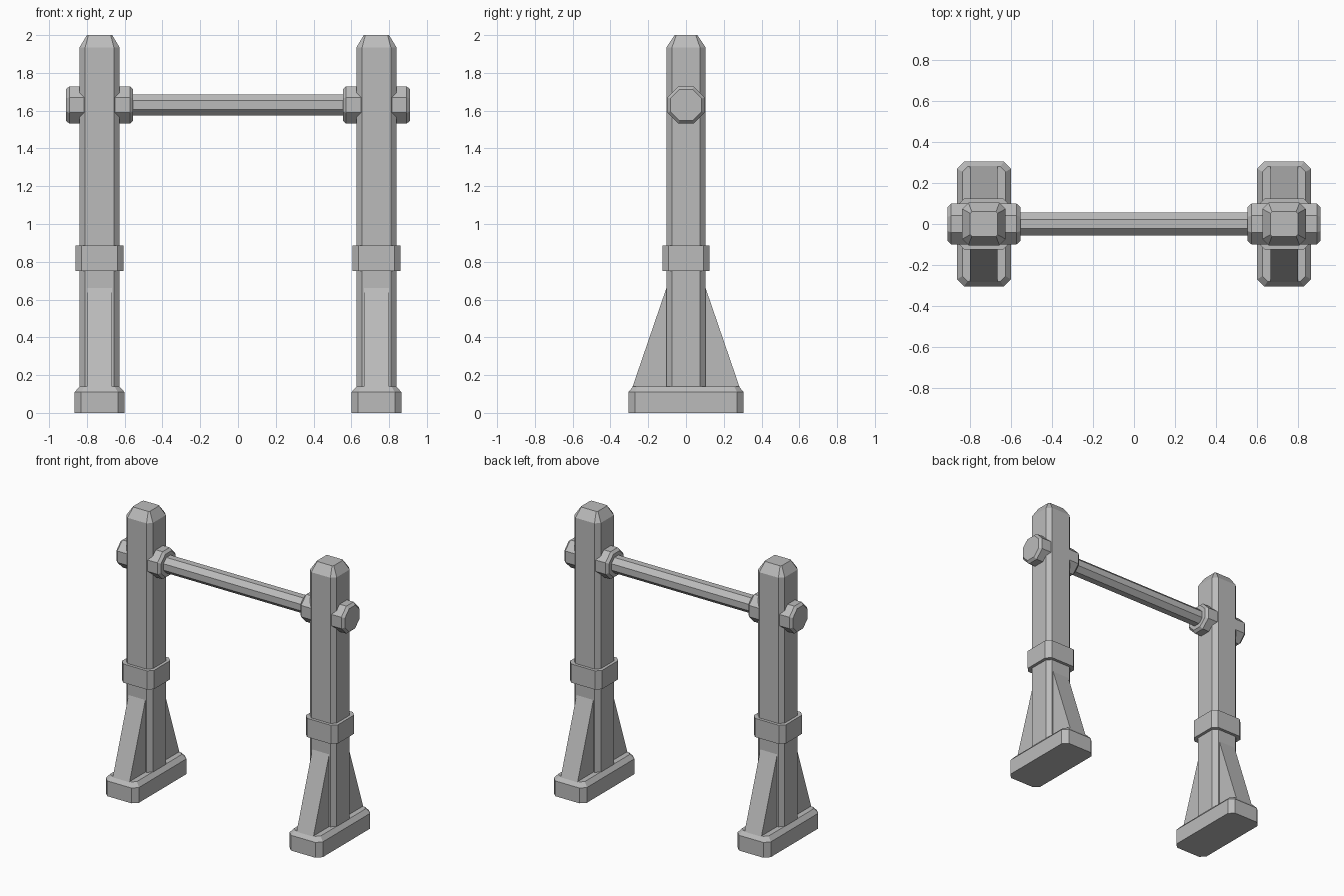
import bpy
import bmesh
import math

cube = bpy.data.objects.get("Cube")
if cube:
    bpy.data.objects.remove(cube, do_unlink=True)

GREY = (0.5, 0.5, 0.5, 1)
mat = bpy.data.materials.new("plain_grey")
mat.use_nodes = True
mat.diffuse_color = GREY
mat.node_tree.nodes["Principled BSDF"].inputs["Base Color"].default_value = GREY

POST_X = 0.733
BAR_Z = 1.63


def chamfered_rect(hx, hy, c):
    """Outline of a rectangle with cut corners."""
    return [(hx - c, -hy), (hx, -hy + c), (hx, hy - c), (hx - c, hy),
            (c - hx, hy), (-hx, hy - c), (-hx, c - hy), (c - hx, -hy)]


def octagon(apothem):
    return chamfered_rect(apothem, apothem, apothem * (2 - math.sqrt(2)))


def loft(name, sections, place):
    """Bridge outlines at successive heights into a closed solid."""
    bm = bmesh.new()
    rings = [[bm.verts.new(place(u, v, h)) for u, v in outline] for h, outline in sections]
    n = len(rings[0])
    for low, high in zip(rings, rings[1:]):
        for i in range(n):
            j = (i + 1) % n
            bm.faces.new((low[i], low[j], high[j], high[i]))
    bm.faces.new(rings[0][::-1])
    bm.faces.new(rings[-1])
    bmesh.ops.recalc_face_normals(bm, faces=bm.faces)
    mesh = bpy.data.meshes.new(name)
    bm.to_mesh(mesh)
    bm.free()
    mesh.materials.append(mat)
    obj = bpy.data.objects.new(name, mesh)
    bpy.context.collection.objects.link(obj)
    return obj


for side, name in ((-1, "right"), (1, "left")):
    x = side * POST_X

    def upright(u, v, h):
        return (x + u, v, h)

    def sideways(u, v, h):
        return (x + h, u, BAR_Z + v)

    # Foot with a bevelled upper rim
    loft(name + "_foot", [(0, chamfered_rect(0.132, 0.305, 0.035)),
                          (0.11, chamfered_rect(0.132, 0.305, 0.035)),
                          (0.14, chamfered_rect(0.105, 0.28, 0.025))], upright)

    # Post with a tapered tip
    loft(name + "_post", [(0.1, chamfered_rect(0.106, 0.104, 0.03)),
                          (1.935, chamfered_rect(0.106, 0.104, 0.03)),
                          (2, chamfered_rect(0.067, 0.06, 0.008))], upright)

    # Band around the post
    band = chamfered_rect(0.128, 0.125, 0.033)
    loft(name + "_band", [(0.75, band), (0.885, band)], upright)

    # Sloping braces before and behind the post
    for direction, end in ((-1, "front"), (1, "back")):
        profile = [(0.05, 0.135), (0.284, 0.135), (0.104, 0.66), (0.05, 0.66)]
        loft(f"{name}_{end}_brace", [(-0.067, profile), (0.067, profile)],
             lambda u, v, h: (x + h, direction * u, v))

    # Eight-sided socket running through the post
    loft(name + "_socket", [(-0.178, octagon(0.083)), (-0.16, octagon(0.099)),
                            (0.16, octagon(0.099)), (0.178, octagon(0.083))], sideways)

# Crossbar between the sockets
loft("crossbar", [(-0.6, octagon(0.056)), (0.6, octagon(0.056))],
     lambda u, v, h: (h, u, BAR_Z + v))
